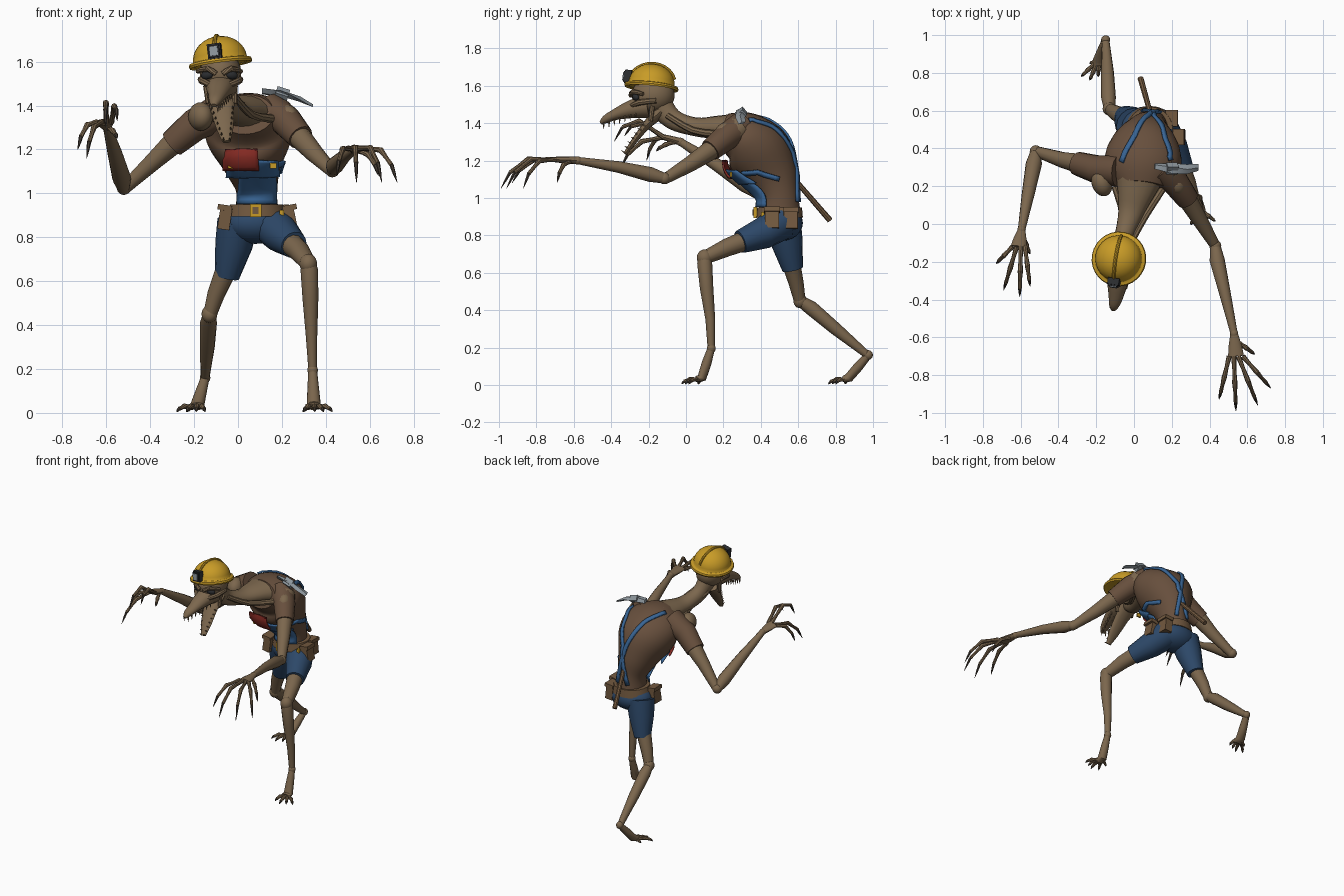
import bpy, bmesh, math
from mathutils import Vector, Matrix
from mathutils.bvhtree import BVHTree

cube = bpy.data.objects.get("Cube")
if cube:
    bpy.data.objects.remove(cube)


def material(name, r, g, b):
    m = bpy.data.materials.new(name)
    m.use_nodes = True
    m.diffuse_color = (r, g, b, 1)
    m.node_tree.nodes["Principled BSDF"].inputs["Base Color"].default_value = (r, g, b, 1)
    return m


skin = material("tan skin", .2, .135, .075)
shirt = material("brown shirt", .135, .078, .046)
denim = material("dark denim", .026, .065, .14)
blue = material("blue cloth", .04, .13, .3)
yellow = material("helmet yellow", .58, .33, .02)
red = material("red cloth", .25, .025, .018)
steel = material("steel grey", .27, .31, .34)
black = material("black", .025, .027, .03)
leather = material("leather", .17, .1, .05)
claw = material("dark claw", .055, .042, .032)
X, Z = Vector((1, 0, 0)), Vector((0, 0, 1))
made = []


def finish(name, bm, mat):
    bmesh.ops.recalc_face_normals(bm, faces=bm.faces)
    mesh = bpy.data.meshes.new(name)
    bm.to_mesh(mesh)
    bm.free()
    mesh.materials.append(mat)
    ob = bpy.data.objects.new(name, mesh)
    bpy.context.collection.objects.link(ob)
    made.append(ob)
    return ob


def tube(name, rings, mat, sides=12, steps=1):
    """Skin rings of (x, y, z, side radius[, depth radius]); steps > 1 rounds the path."""
    rings = [Vector((*r, r[3])) if len(r) == 4 else Vector(r) for r in rings]
    if steps > 1:
        ext = [rings[0]] + rings + [rings[-1]]
        fine = []
        for a, b, c, d in zip(ext, ext[1:], ext[2:], ext[3:]):
            for k in range(steps):
                t = k / steps
                fine.append(b + (c - a) * (t / 2) + (a * 2 - b * 5 + c * 4 - d) * (t * t / 2)
                            + (b * 3 - a - c * 3 + d) * (t ** 3 / 2))
        rings = fine + [rings[-1]]
    pts = [Vector(r[:3]) for r in rings]
    bm = bmesh.new()
    loops = []
    for i, r in enumerate(rings):
        t = (pts[min(i + 1, len(pts) - 1)] - pts[max(i - 1, 0)]).normalized()
        u = (X - t * X.dot(t)).normalized()
        v = t.cross(u)
        ang = [math.tau * k / sides for k in range(sides)]
        loops.append([bm.verts.new(pts[i] + u * math.cos(a) * r[3] + v * math.sin(a) * r[4]) for a in ang])
    for a, b in zip(loops, loops[1:]):
        for k in range(sides):
            bm.faces.new((a[k], a[k - 1], b[k - 1], b[k]))
    bm.faces.new(loops[0])
    bm.faces.new(loops[-1])
    return finish(name, bm, mat)


def ball(name, c, size, mat, rot=(0, 0, 0)):
    bm = bmesh.new()
    bmesh.ops.create_uvsphere(bm, u_segments=20, v_segments=12, radius=1)
    ob = finish(name, bm, mat)
    ob.location, ob.scale, ob.rotation_euler = c, size, rot
    return ob


def box(name, c, size, mat, rot=(0, 0, 0)):
    bm = bmesh.new()
    bmesh.ops.create_cube(bm, size=1)
    ob = finish(name, bm, mat)
    ob.location, ob.scale, ob.rotation_euler = c, size, rot
    bev = ob.modifiers.new("bevel", 'BEVEL')
    bev.width = .004
    return ob


def lathe(name, profile, mat, matrix):
    bm = bmesh.new()
    vs = [bm.verts.new((r, 0, z)) for r, z in profile]
    edges = [bm.edges.new(e) for e in zip(vs, vs[1:])]
    bmesh.ops.spin(bm, geom=vs + edges, cent=(0, 0, 0), axis=Z, angle=math.tau, steps=28)
    bmesh.ops.remove_doubles(bm, verts=bm.verts, dist=1e-4)
    bm.transform(matrix)
    return finish(name, bm, mat)


# Torso and neck
torso = tube("torso", [(.085, .5, .94, .095, .11), (.085, .495, 1.02, .095, .105), (.07, .46, 1.12, .13, .14),
                       (.055, .39, 1.24, .19, .175), (.045, .31, 1.32, .2, .145), (.035, .2, 1.36, .13, .095)],
             shirt, 24, 5)
tube("neck", [(.03, .27, 1.365, .14, .09), (.01, .17, 1.375, .1, .065), (-.02, .05, 1.38, .065, .05),
              (-.055, -.07, 1.42, .05, .055), (-.075, -.15, 1.51, .06, .07)], skin, 16, 4)
for s in (-1, 1):
    tube("neck_cord", [(-.06 + s * .045, -.1, 1.44, .016), (s * .06, .04, 1.36, .018),
                       (.03 + s * .13, .2, 1.34, .02)], skin, 8, 3)
tree = BVHTree.FromPolygons([v.co for v in torso.data.vertices], [p.vertices[:] for p in torso.data.polygons])


# Cloth lying on the torso
def strap(name, guide, width, mat):
    pts = [Vector(a).lerp(Vector(b), k / 6) for a, b in zip(guide, guide[1:]) for k in range(6)]
    snapped = [tree.find_nearest(p)[:2] for p in pts + [Vector(guide[-1])]]
    bm = bmesh.new()
    rows = []
    for i, (p, n) in enumerate(snapped):
        t = snapped[min(i + 1, len(snapped) - 1)][0] - snapped[max(i - 1, 0)][0]
        side = n.cross(t).normalized() * width
        rows.append([bm.verts.new(p + n * .014 + side * s) for s in (-1, 1)])
    for a, b in zip(rows, rows[1:]):
        bm.faces.new((a[0], a[1], b[1], b[0]))
    finish(name, bm, mat).modifiers.new("thick", 'SOLIDIFY').thickness = .012


def patch(name, x0, x1, z0, z1, lift, mat, n=8):
    bm = bmesh.new()
    grid = []
    for i in range(n + 1):
        row = []
        for j in range(n + 1):
            p = Vector((x0 + (x1 - x0) * i / n, -.3, z0 + (z1 - z0) * j / n))
            hit, normal = tree.ray_cast(p, Vector((0, 1, 0)))[:2]
            row.append(bm.verts.new(hit + normal * lift if hit else Vector((p.x, .4, p.z))))
        grid.append(row)
    for a, b in zip(grid, grid[1:]):
        for j in range(n):
            bm.faces.new((a[j], b[j], b[j + 1], a[j + 1]))
    finish(name, bm, mat).modifiers.new("thick", 'SOLIDIFY').thickness = .01


patch("bib", .01, .16, .95, 1.11, .012, blue)
patch("bib_top_band", -.04, .17, 1.09, 1.16, .018, blue)
patch("bib_pocket", -.05, .09, 1.13, 1.21, .03, red)
strap("right_strap", [(-.08, .33, 1.46), (.0, .48, 1.42), (.08, .6, 1.25), (.14, .6, .98)], .013, blue)
strap("left_strap", [(.22, .34, 1.45), (.19, .48, 1.42), (.12, .6, 1.25), (.05, .6, .98)], .013, blue)
strap("side_strap", [(.17, .3, 1.13), (.22, .38, 1.13), (.2, .5, 1.1)], .013, blue)
for x in (-.03, .16):
    box("bib_clasp", (x, .24, 1.125), (.03, .012, .025), yellow)

# Shorts, belt and pouches
ball("shorts_hips", (.08, .51, .865), (.15, .115, .095), denim)
tube("belt", [(.085, .5, .895, .135, .125), (.085, .5, .95, .12, .12)], leather, 24)
box("buckle", (.08, .37, .922), (.052, .02, .06), yellow)
box("buckle_hole", (.08, .359, .922), (.028, .006, .034), leather)
for x, y, tilt in ((-.06, .45, .15), (.235, .46, -.2), (.2, .56, -.1)):
    box("belt_pouch", (x, y, .885), (.055, .075, .1), leather, (0, tilt, 0))
    box("pouch_flap", (x, y, .935), (.065, .085, .025), leather, (0, tilt, 0))
box("belt_clip", (.2, .41, .89), (.02, .02, .07), yellow)

# Legs
tube("left_short_leg", [(.14, .51, .87, .095), (.2, .41, .81, .085), (.255, .29, .765, .062)], denim, 16)
tube("right_short_leg", [(.0, .52, .87, .095), (-.02, .54, .76, .085), (-.05, .57, .62, .056)], denim, 16)
tube("left_thigh", [(.23, .34, .78, .055), (.28, .22, .735, .048), (.32, .1, .68, .036)], skin)
tube("left_shin", [(.32, .1, .7, .03), (.325, .1, .65, .04), (.33, .11, .52, .036), (.335, .13, .35, .026),
                   (.34, .135, .19, .019)], skin)
tube("right_thigh", [(-.05, .56, .66, .05), (-.1, .59, .54, .04), (-.13, .61, .44, .03)], skin)
tube("right_shin", [(-.13, .61, .45, .03), (-.135, .67, .41, .039), (-.14, .8, .3, .034), (-.15, .97, .16, .02)], skin)
ball("left_knee", (.32, .1, .68), (.04, .042, .045), skin)
ball("right_knee", (-.13, .61, .45), (.036, .036, .04), skin)


def digit(name, base, tip, lift, r):
    base, tip = Vector(base), Vector(tip)
    mid, end = base.lerp(tip, .5) + Z * lift, base.lerp(tip, .83) + Z * lift * .75
    tube(name, [(*base, r), (*base.lerp(mid, .5), r * .75), (*mid, r), (*mid.lerp(end, .5), r * .7), (*end, r * .75)],
         skin, 8)
    tube(name + "_claw", [(*end, r * .7), (*end.lerp(tip, .5), r * .5), (*tip, .001)], claw, 6)


def foot(side, ankle, ball_at, toe_x):
    a, b = Vector(ankle), Vector(ball_at)
    ball(side + "_ankle", a, (.024, .024, .026), skin)
    tube(side + "_foot", [(*a, .02), (*a.lerp(b, .5), .026), (*b, .032, .025), (b.x, b.y - .03, .03, .034, .018)], skin)
    for i, x in enumerate(toe_x):
        reach = .11 - .02 * abs(i - 1)
        digit(side + "_toe", (b.x + (x - b.x) * .25, b.y - .02, .028), (x, b.y - reach, .004), .014, .013)
    digit(side + "_back_toe", (b.x, b.y, .03), (b.x - .05, b.y - .02, .004), .008, .012)


foot("left", (.34, .135, .195), (.345, .085, .038), (.3, .35, .39, .43))
foot("right", (-.15, .975, .16), (-.185, .87, .038), (-.28, -.235, -.19, -.15))

# Arms
tube("right_upper_arm", [(-.12, .28, 1.36, .07), (-.24, .31, 1.28, .06), (-.38, .34, 1.15, .042),
                         (-.52, .385, 1.02, .028)], skin)
tube("right_sleeve", [(-.08, .28, 1.37, .085), (-.2, .29, 1.31, .075), (-.3, .32, 1.225, .063)], shirt, 16)
tube("right_forearm", [(-.52, .385, 1.02, .028), (-.53, .32, 1.07, .043), (-.56, .16, 1.18, .034),
                       (-.595, -.03, 1.3, .02)], skin)
tube("left_upper_arm", [(.18, .28, 1.37, .07), (.26, .17, 1.28, .056), (.35, .02, 1.18, .042),
                        (.43, -.115, 1.1, .028)], skin)
tube("left_sleeve", [(.14, .3, 1.38, .08), (.22, .22, 1.33, .072), (.285, .13, 1.255, .06)], shirt, 16)
tube("left_forearm", [(.43, -.115, 1.105, .028), (.44, -.19, 1.125, .04), (.48, -.36, 1.165, .031),
                      (.53, -.58, 1.2, .019)], skin)
ball("right_elbow", (-.52, .385, 1.025), (.032, .032, .032), skin)
ball("left_elbow", (.43, -.115, 1.105), (.032, .032, .032), skin)
ball("right_shoulder", (-.17, .22, 1.35), (.055, .075, .065), skin, (0, 0, .3))
ball("left_shoulder", (.22, .22, 1.345), (.05, .07, .06), skin, (0, 0, .5))


def hand(side, wrist, knuckles, tips, spread):
    w, k = Vector(wrist), Vector(knuckles)
    ball(side + "_wrist", w, (.022, .024, .022), skin)
    tube(side + "_palm", [(*w, .02), (*w.lerp(k, .55), .035, .018), (*k, .042, .015)], skin)
    for i, (x, y, z, lift) in enumerate(tips):
        digit(side + "_finger", k + X * spread * (i - 1.5), (x, y, z), lift, .014)


hand("left", (.53, -.58, 1.2), (.54, -.7, 1.205),
     [(.45, -.93, 1.08, .06), (.54, -.99, 1.05, .08), (.655, -.96, 1.05, .08), (.725, -.87, 1.05, .07)], .024)
digit("left_thumb", (.545, -.62, 1.195), (.64, -.69, 1.08), .04, .014)
hand("right", (-.595, -.03, 1.3), (-.61, -.12, 1.325),
     [(-.73, -.21, 1.2, .05), (-.69, -.35, 1.16, .06), (-.605, -.385, 1.3, .1), (-.55, -.33, 1.33, .07)], .022)
digit("right_thumb", (-.59, -.06, 1.3), (-.55, -.16, 1.25), .01, .014)

# Head, snout and open jaw
ball("cranium", (-.08, -.175, 1.55), (.095, .115, .1), skin)
tube("snout", [(-.075, -.2, 1.49, .075, .065), (-.085, -.29, 1.475, .06, .05), (-.095, -.38, 1.445, .04, .03),
               (-.105, -.43, 1.42, .028, .022), (-.11, -.455, 1.4, .012, .01)], skin, 14, 3)
tube("jaw", [(-.08, -.14, 1.46, .07, .04), (-.072, -.21, 1.39, .055, .022), (-.06, -.28, 1.3, .04, .016),
             (-.052, -.325, 1.235, .018, .01)], skin, 12, 2)
for s in (-1, 1):
    ball("eye", (-.085 + s * .055, -.268, 1.54), (.03, .018, .02), black, (0, s * .2, s * .3))
    tube("brow", [(-.085 + s * .015, -.295, 1.545, .012), (-.085 + s * .055, -.285, 1.568, .014),
                  (-.085 + s * .1, -.23, 1.555, .01)], skin, 8, 2)
    tube("cheekbone", [(-.085 + s * .03, -.3, 1.49, .012), (-.08 + s * .08, -.25, 1.51, .016),
                       (-.08 + s * .09, -.16, 1.52, .014)], skin, 8, 2)
    tube("cheek_tendon", [(-.08 + s * .065, -.18, 1.49, .014), (-.075 + s * .06, -.19, 1.41, .012)], skin, 8)
    for i in range(7):
        t = i / 6
        p = Vector((-.085 + s * .052, -.27, 1.455)).lerp(Vector((-.108 + s * .016, -.44, 1.4)), t)
        tube("upper_tooth", [(*p, .007), (p.x, p.y, p.z - .032, .001)], skin, 6)
        q = Vector((-.072 + s * .048, -.22, 1.385)).lerp(Vector((-.052 + s * .014, -.325, 1.24)), t)
        tube("lower_tooth", [(*q, .006), (q.x, q.y - .022, q.z + .014, .001)], skin, 6)

# Helmet with lamp
tilt = (-.1, -.13, -.15)
place = Matrix.Translation((-.08, -.185, 1.595)) @ (
    Matrix.Rotation(tilt[1], 4, 'Y') @ Matrix.Rotation(tilt[0], 4, 'X') @ Matrix.Rotation(tilt[2], 4, 'Z'))
dome = [(.124 * math.cos(a * math.pi / 16), .014 + .108 * math.sin(a * math.pi / 16)) for a in range(9)]
lathe("helmet", [(.12, -.008), (.142, -.012), (.146, -.002), (.142, .008), (.126, .012)] + dome, yellow, place)
lathe("helmet_underside", [(0, .004), (.122, -.006)], yellow, place)
ridge = [place @ Vector((0, .127 * math.cos(a), .014 + .111 * math.sin(a))) for a in
         [math.pi * (.1 + .08 * k) for k in range(11)]]
tube("helmet_ridge", [(*p, .009) for p in ridge], yellow, 8)
for name, y, size, mat in (("lamp_body", -.128, (.062, .035, .07), black), ("lamp_rim", -.147, (.05, .012, .056), black),
                           ("lamp_glass", -.154, (.036, .008, .042), steel)):
    box(name, place @ Vector((0, y, .042)), size, mat, tilt)

# Pickaxe slung through the straps
tube("tool_handle", [(.2, .29, 1.43, .012), (.08, .61, 1.065, .014), (.035, .77, .88, .016)], leather, 8)
tube("tool_blade", [(.11, .305, 1.465, .012, .02), (.2, .295, 1.455, .014, .03), (.28, .29, 1.43, .012, .026),
                    (.34, .3, 1.4, .006, .02)], steel, 4)
box("tool_socket", (.2, .295, 1.45), (.06, .05, .04), steel, (.7, .3, 0))

bpy.ops.object.select_all(action='DESELECT')
for ob in made:
    ob.select_set(True)
bpy.context.view_layer.objects.active = torso
bpy.ops.object.shade_smooth_by_angle(angle=math.radians(40))
